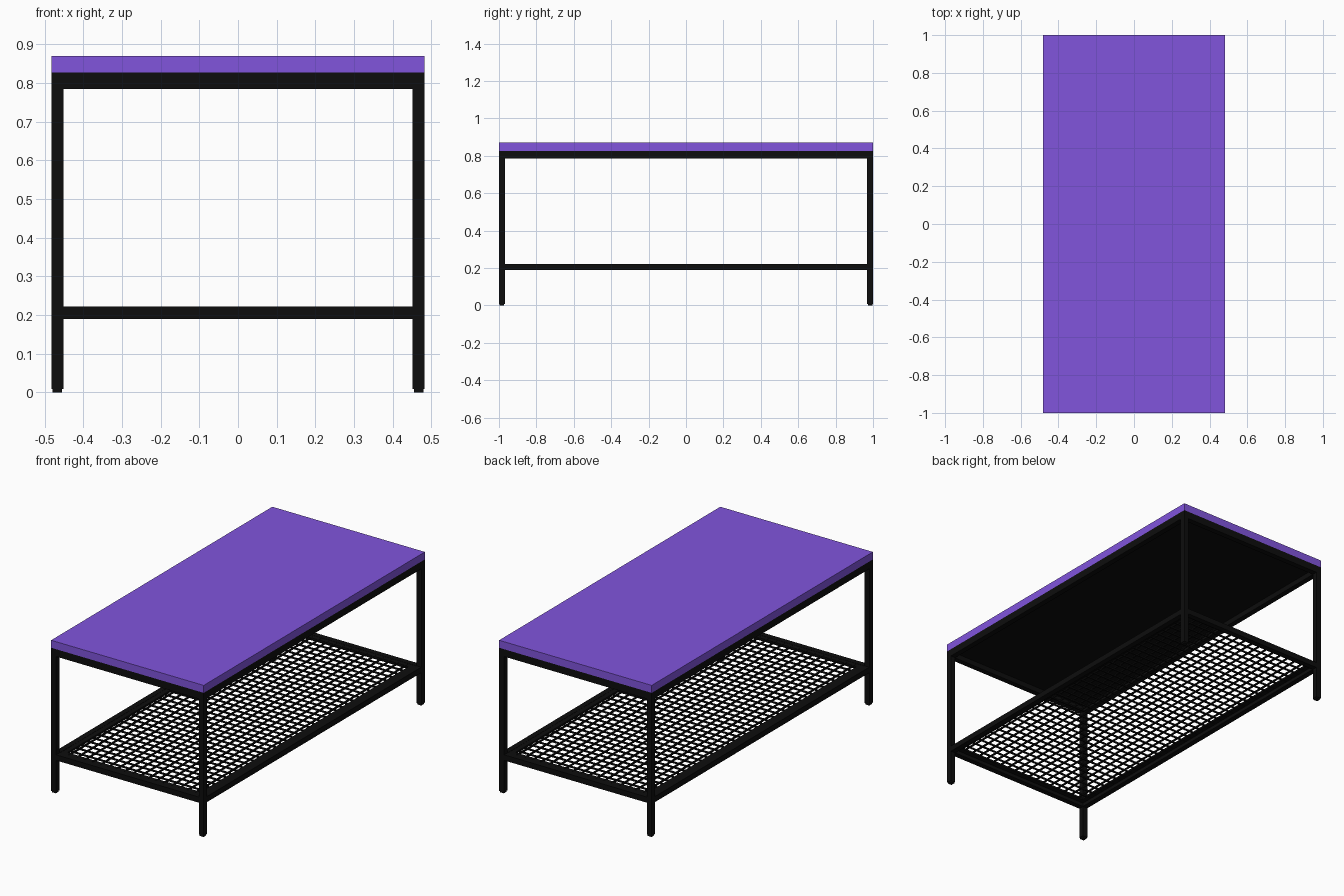
import bpy, bmesh
from mathutils import Matrix, Vector

if "Cube" in bpy.data.objects:
    bpy.data.objects.remove(bpy.data.objects["Cube"])


def material(name, color):
    m = bpy.data.materials.new(name)
    m.diffuse_color = color
    m.use_nodes = True
    m.node_tree.nodes["Principled BSDF"].inputs["Base Color"].default_value = m.diffuse_color
    return m


purple = material("purple_top", (0.22, 0.09, 0.72, 1))
black = material("black_metal", (0.004, 0.004, 0.004, 1))


def boxes(name, items, mat):
    """One object made of boxes given as (x0, x1, y0, y1, z0, z1)."""
    bm = bmesh.new()
    for x0, x1, y0, y1, z0, z1 in items:
        c = Vector(((x0 + x1) / 2, (y0 + y1) / 2, (z0 + z1) / 2))
        s = Matrix.Diagonal((x1 - x0, y1 - y0, z1 - z0, 1))
        bmesh.ops.create_cube(bm, size=1, matrix=Matrix.Translation(c) @ s)
    me = bpy.data.meshes.new(name)
    bm.to_mesh(me)
    bm.free()
    me.materials.append(mat)
    ob = bpy.data.objects.new(name, me)
    bpy.context.collection.objects.link(ob)
    return ob


def ring(x, y, w, z0, z1):
    """Four bars round a rectangle of half-size x, y."""
    return [(-x, x, -y, w - y, z0, z1), (-x, x, y - w, y, z0, z1),
            (-x, w - x, w - y, y - w, z0, z1), (x - w, x, w - y, y - w, z0, z1)]


X, Y, T = 0.483, 1.0, 0.031

# Tabletop and the panel beneath it
boxes("tabletop", [(-X, X, -Y, Y, 0.827, 0.87)], purple)
boxes("under_panel", [(T - X, X - T, T - Y, Y - T, 0.815, 0.826)], black)

# Upper frame
boxes("upper_frame", ring(X, Y, T, 0.785, 0.827), black)

# Legs with small feet
for i, sx in enumerate((-1, 1)):
    for j, sy in enumerate((-1, 1)):
        cx, cy, h = sx * (X - T / 2), sy * (Y - T / 2), T / 2
        name = ("front_", "back_")[j] + ("left_", "right_")[i]
        boxes(name + "leg", [(cx - h, cx + h, cy - h, cy + h, 0.008, 0.785)], black)
        f = 0.012
        boxes(name + "foot", [(cx - f, cx + f, cy - f, cy + f, 0, 0.008)], black)

# Shelf frame: outer rails and a flat inner border
boxes("shelf_rails", ring(X - 0.001, Y - 0.001, T, 0.19, 0.222), black)
boxes("shelf_border", ring(X - T, Y - T, 0.03, 0.21, 0.221), black)

# Wire mesh of the shelf
r = 0.004
ex, ey = X - T - 0.01, Y - T - 0.01
long_wires = [(k * 0.05 - r, k * 0.05 + r, -ey, ey, 0.214, 0.222) for k in range(-8, 9)]
cross_wires = [(-ex, ex, k * 0.05 - r, k * 0.05 + r, 0.207, 0.215) for k in range(-18, 19)]
boxes("shelf_long_wires", long_wires, black)
boxes("shelf_cross_wires", cross_wires, black)
